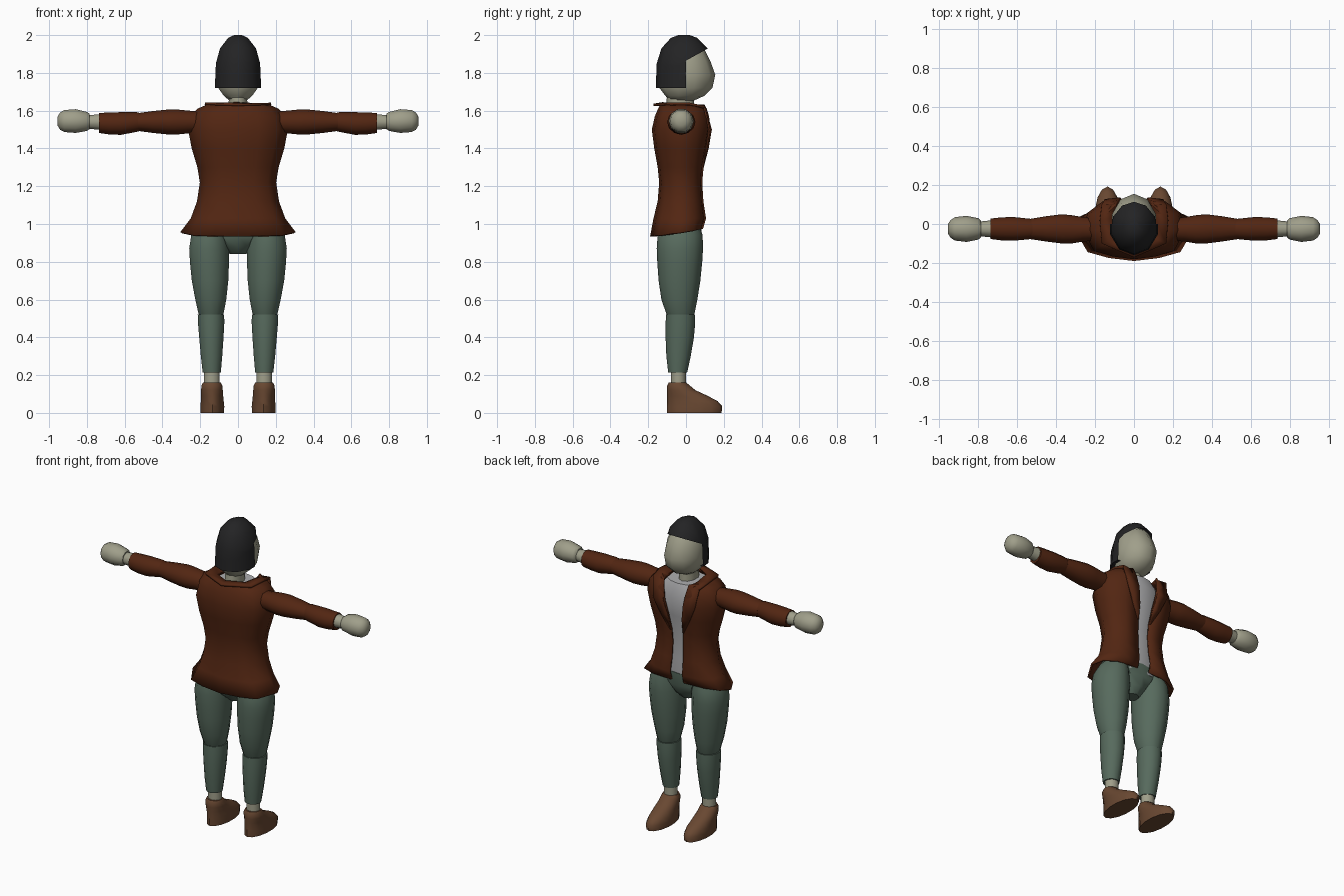
import bpy, bmesh, math
from mathutils import Vector


def material(name, rgb):
    m = bpy.data.materials.new(name)
    m.diffuse_color = (*rgb, 1)
    return m


SKIN = material("skin", (0.35, 0.345, 0.255))
HAIR = material("black hair", (0.017, 0.017, 0.018))
JACKET = material("brown jacket", (0.085, 0.019, 0.006))
SHIRT = material("grey shirt", (0.42, 0.42, 0.43))
TROUSERS = material("green trousers", (0.095, 0.145, 0.11))
SHOE = material("shoe leather", (0.14, 0.064, 0.031))


def finish(name, bm, mat, angle=50):
    bmesh.ops.recalc_face_normals(bm, faces=bm.faces)
    me = bpy.data.meshes.new(name)
    bm.to_mesh(me)
    bm.free()
    me.materials.append(mat)
    ob = bpy.data.objects.new(name, me)
    bpy.context.collection.objects.link(ob)
    bpy.ops.object.select_all(action='DESELECT')
    ob.select_set(True)
    bpy.context.view_layer.objects.active = ob
    bpy.ops.object.shade_smooth_by_angle(angle=math.radians(angle))
    return ob


def bridge(bm, rings, closed=True):
    n = len(rings[0])
    for a, b in zip(rings, rings[1:]):
        for i in range(n if closed else n - 1):
            j = (i + 1) % n
            bm.faces.new((a[i], a[j], b[j], b[i]))


def loft_mesh(sections, sides, axis='Z'):
    """Section: position, centre, radius, then lowest and highest y."""
    bm = bmesh.new()
    rings = []
    for p, c, r, y0, y1 in sections:
        ring = []
        for i in range(sides):
            t = 2 * math.pi * i / sides
            u = c + r * math.sin(t)
            v = (y0 + y1) / 2 + (y1 - y0) / 2 * math.cos(t)
            ring.append(bm.verts.new((u, v, p) if axis == 'Z' else (p, v, u)))
        rings.append(ring)
    bridge(bm, rings)
    bm.faces.new(rings[0])
    bm.faces.new(rings[-1])
    return bm


def loft(name, sections, sides, mat, axis='Z', angle=50):
    return finish(name, loft_mesh(sections, sides, axis), mat, angle)


def pair(name, sections, sides, mat, axis='Z'):
    for side, s in (("right", 1), ("left", -1)):
        if axis == 'X':
            secs = [(s * p, *rest) for p, *rest in sections]
        else:
            secs = [(p, s * c, *rest) for p, c, *rest in sections]
        loft(f"{side}_{name}", secs, sides, mat, axis)


# Head and neck
loft("head", [(1.655, 0, 0.05, -0.09, 0.045), (1.68, 0, 0.08, -0.11, 0.10),
              (1.72, 0, 0.11, -0.14, 0.14), (1.79, 0, 0.118, -0.145, 0.155),
              (1.86, 0, 0.112, -0.14, 0.13), (1.92, 0, 0.088, -0.11, 0.10),
              (1.96, 0, 0.05, -0.07, 0.05)], 10, SKIN)
loft("neck", [(1.56, 0, 0.055, -0.11, 0.045), (1.69, 0, 0.05, -0.10, 0.04)], 10, SKIN)

# Hair: a cap around the head with the face area cut away
bm = loft_mesh([(1.72, 0, 0.129, -0.16, 0.15), (1.85, 0, 0.123, -0.155, 0.148),
                (1.93, 0, 0.10, -0.13, 0.113), (1.985, 0, 0.055, -0.08, 0.06),
                (2.0, 0, 0.022, -0.04, 0.02)], 10)
slope = Vector((0, -0.55, 1)).normalized()
for co, no in (((0, 0, 1.8), Vector((0, 1, 0))), ((0, 0, 1.865), slope)):
    bmesh.ops.bisect_plane(bm, geom=bm.verts[:] + bm.edges[:] + bm.faces[:],
                           plane_co=co, plane_no=no)
face_area = []
for f in bm.faces:
    c = f.calc_center_median()
    if c.y > 0.001 and (c - Vector((0, 0, 1.865))).dot(slope) < 0:
        face_area.append(f)
bmesh.ops.delete(bm, geom=face_area, context='FACES')
finish("hair", bm, HAIR)

# Shirt, seen through the open jacket
loft("shirt", [(0.97, 0, 0.19, -0.12, 0.075), (1.12, 0, 0.18, -0.12, 0.078),
               (1.25, 0, 0.17, -0.12, 0.073), (1.40, 0, 0.19, -0.14, 0.098),
               (1.53, 0, 0.20, -0.14, 0.112), (1.61, 0, 0.13, -0.12, 0.085)],
     14, SHIRT, angle=30)

# Jacket: an open-fronted shell. Row: z, half width, back y, front y, half gap
rows = [(0.935, 0.305, -0.19, 0.09, 0.045), (1.03, 0.25, -0.172, 0.106, 0.045),
        (1.12, 0.217, -0.15, 0.092, 0.042), (1.22, 0.202, -0.142, 0.086, 0.04),
        (1.30, 0.215, -0.15, 0.093, 0.042), (1.40, 0.245, -0.168, 0.112, 0.052),
        (1.50, 0.264, -0.181, 0.13, 0.068), (1.57, 0.25, -0.165, 0.122, 0.08),
        (1.61, 0.215, -0.148, 0.11, 0.087), (1.632, 0.165, -0.135, 0.098, 0.09),
        (1.622, 0.11, -0.12, 0.085, 0.088)]
bm = bmesh.new()
rings = []
for k, (z, w, b, f, g) in enumerate(rows):
    half = [(g, f), (max(0.62 * w, g + 0.004), f * 0.88), (0.9 * w, f * 0.45),
            (w, -0.03), (0.78 * w, b * 0.76), (0.42 * w, b * 0.92), (0, b)]
    pts = half + [(-x, y) for x, y in half[-2::-1]]
    rings.append([bm.verts.new((x, y, z + ((y - b) * 0.14 if k == 0 else 0)))
                  for x, y in pts])
bridge(bm, rings, closed=False)
jacket = finish("jacket", bm, JACKET)
# The shell is open, so point its faces outward before thickening it
me = jacket.data
back = min(me.polygons, key=lambda p: p.center.y)
if back.normal.y > 0:
    me.flip_normals()
mod = jacket.modifiers.new("thickness", 'SOLIDIFY')
mod.thickness = 0.012
mod.offset = -1

# Turned-down collar running behind the neck
half_in = [(0.088, 0.105, 1.615), (0.105, 0.03, 1.63), (0.10, -0.07, 1.64), (0.0, -0.125, 1.645)]
half_out = [(0.165, 0.10, 1.625), (0.175, 0.02, 1.642), (0.165, -0.10, 1.642), (0.0, -0.172, 1.637)]
bm = bmesh.new()
rings = []
for half in (half_in, half_out):
    pts = half + [(-x, y, z) for x, y, z in half[-2::-1]]
    rings.append([bm.verts.new(p) for p in pts])
bridge(bm, rings, closed=False)
finish("collar", bm, JACKET, 30).modifiers.new("thickness", 'SOLIDIFY').thickness = 0.012

# Lapels folded back down the front edges
bm = bmesh.new()
for s in (1, -1):
    inner = [(0.088, 0.105, 1.615), (0.072, 0.137, 1.50), (0.052, 0.12, 1.40), (0.042, 0.094, 1.30)]
    outer = [(0.165, 0.10, 1.625), (0.15, 0.128, 1.50), (0.105, 0.114, 1.40), (0.05, 0.094, 1.30)]
    bridge(bm, [[bm.verts.new((s * x, y, z)) for x, y, z in line]
                for line in (inner, outer)], closed=False)
finish("lapels", bm, JACKET, 30).modifiers.new("thickness", 'SOLIDIFY').thickness = 0.01

# Arms and hands
pair("upper_sleeve", [(0.19, 1.54, 0.055, -0.085, 0.03), (0.26, 1.54, 0.06, -0.09, 0.035),
                      (0.32, 1.54, 0.066, -0.10, 0.045), (0.37, 1.54, 0.066, -0.10, 0.05),
                      (0.45, 1.54, 0.058, -0.09, 0.04), (0.53, 1.54, 0.047, -0.078, 0.027)],
     12, JACKET, 'X')
pair("lower_sleeve", [(0.51, 1.54, 0.045, -0.073, 0.022), (0.535, 1.54, 0.052, -0.078, 0.027),
                      (0.62, 1.532, 0.06, -0.086, 0.036), (0.68, 1.532, 0.058, -0.084, 0.034),
                      (0.737, 1.535, 0.053, -0.077, 0.028)], 12, JACKET, 'X')
pair("wrist", [(0.72, 1.54, 0.045, -0.07, 0.02), (0.80, 1.54, 0.036, -0.062, 0.012)], 10, SKIN, 'X')
pair("hand", [(0.785, 1.543, 0.042, -0.068, 0.016), (0.80, 1.543, 0.053, -0.08, 0.03),
              (0.86, 1.545, 0.066, -0.092, 0.042), (0.92, 1.545, 0.061, -0.085, 0.035),
              (0.942, 1.545, 0.048, -0.07, 0.02), (0.955, 1.545, 0.025, -0.05, 0.0)], 10, SKIN, 'X')

# Hips and legs
loft("hips", [(0.84, 0, 0.045, -0.07, 0.02), (0.88, 0, 0.08, -0.12, 0.06),
              (0.94, 0, 0.14, -0.14, 0.082), (1.02, 0, 0.21, -0.14, 0.08)], 10, TROUSERS, angle=30)
pair("thigh", [(0.515, 0.143, 0.062, -0.10, 0.04), (0.53, 0.143, 0.069, -0.106, 0.046),
               (0.60, 0.144, 0.084, -0.13, 0.06), (0.70, 0.148, 0.099, -0.145, 0.076),
               (0.80, 0.151, 0.106, -0.152, 0.086), (0.87, 0.153, 0.108, -0.155, 0.09),
               (0.94, 0.15, 0.10, -0.15, 0.088), (1.0, 0.135, 0.08, -0.13, 0.07)], 14, TROUSERS)
pair("shin", [(0.213, 0.139, 0.049, -0.094, 0.006), (0.30, 0.14, 0.058, -0.104, 0.025),
              (0.40, 0.141, 0.066, -0.108, 0.042), (0.47, 0.142, 0.071, -0.108, 0.048),
              (0.52, 0.143, 0.072, -0.106, 0.048)], 14, TROUSERS)
pair("ankle", [(0.13, 0.138, 0.043, -0.08, 0.0), (0.23, 0.138, 0.043, -0.08, 0.0)], 10, SKIN)
pair("shoe", [(0.0, 0.136, 0.064, -0.10, 0.188), (0.035, 0.136, 0.065, -0.10, 0.192),
              (0.062, 0.136, 0.062, -0.10, 0.168), (0.09, 0.137, 0.06, -0.10, 0.115),
              (0.12, 0.138, 0.059, -0.10, 0.05), (0.145, 0.138, 0.056, -0.10, 0.02),
              (0.162, 0.138, 0.048, -0.09, 0.0)], 14, SHOE)
